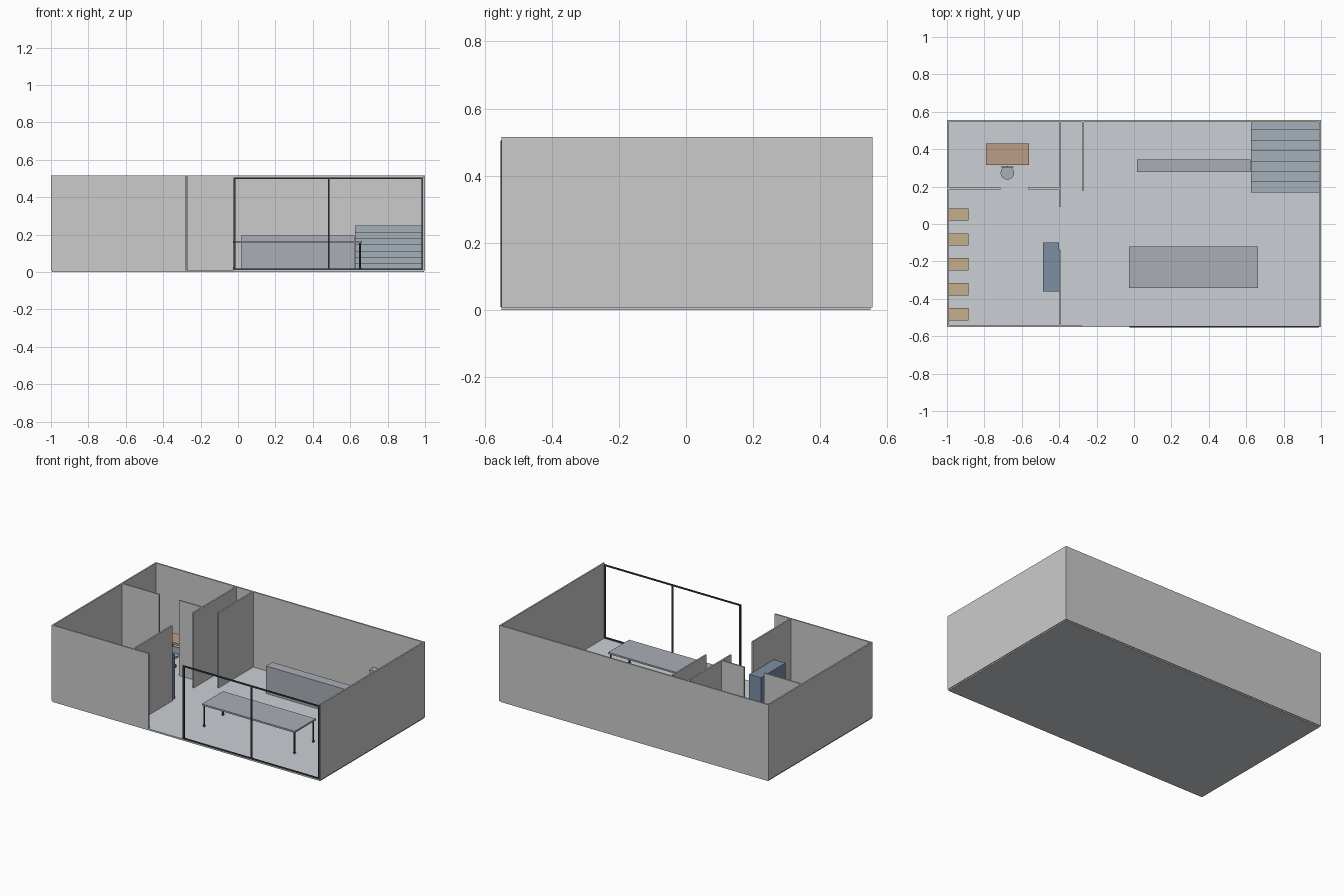
import bpy, math

if "Cube" in bpy.data.objects:
    bpy.data.objects.remove(bpy.data.objects["Cube"])

def material(name, rgb):
    m = bpy.data.materials.new(name)
    m.diffuse_color = (*rgb, 1)
    m.use_nodes = True
    m.node_tree.nodes["Principled BSDF"].inputs["Base Color"].default_value = m.diffuse_color
    return m

DARK = material("dark_metal", (0.045, 0.05, 0.06))
BLUE = material("blue_cabinet", (0.20, 0.27, 0.37))
TAN = material("tan_seat", (0.55, 0.43, 0.25))
WOOD = material("desk_wood", (0.50, 0.34, 0.25))
STEEL = material("blue_grey", (0.40, 0.43, 0.47))
STEP = material("step_grey", (0.38, 0.44, 0.48))
WALL = material("wall_grey", (0.51, 0.53, 0.53))
FLOOR = material("floor_grey", (0.60, 0.63, 0.66))

def box(name, x0, x1, y0, y1, z0, z1, mat=None):
    bpy.ops.mesh.primitive_cube_add(
        size=1, location=((x0 + x1) / 2, (y0 + y1) / 2, (z0 + z1) / 2))
    o = bpy.context.object
    o.name = name
    o.scale = (x1 - x0, y1 - y0, z1 - z0)
    bpy.ops.object.transform_apply(location=False, rotation=False, scale=True)
    if mat:
        o.data.materials.append(mat)
    return o

def rod(name, x, y, z0, z1, r, mat, sides=16):
    bpy.ops.mesh.primitive_cylinder_add(
        vertices=sides, radius=r, depth=z1 - z0, location=(x, y, (z0 + z1) / 2))
    o = bpy.context.object
    o.name = name
    o.data.materials.append(mat)
    bpy.ops.object.shade_smooth_by_angle(angle=math.radians(40))
    return o

F, H = 0.01, 0.515  # floor top and wall top

# Floor slab
box("floor", -0.995, 0.995, -0.55, 0.55, 0, F, FLOOR)

# Outer and partition walls: x0, x1, y0, y1
walls = {
    "left_wall": (-1.0, -0.99, -0.55, 0.555),
    "right_wall": (0.99, 1.0, -0.55, 0.555),
    "back_wall": (-0.99, 0.99, 0.545, 0.555),
    "front_wall": (-0.99, -0.28, -0.55, -0.54),
    "partition_front": (-0.402, -0.392, -0.54, -0.136),
    "partition_back": (-0.402, -0.392, 0.09, 0.545),
    "corridor_wall": (-0.278, -0.268, 0.178, 0.545),
    "office_wall_left": (-0.99, -0.715, 0.185, 0.195),
    "office_wall_right": (-0.568, -0.402, 0.185, 0.195),
}
for name, (x0, x1, y0, y1) in walls.items():
    box(name, x0, x1, y0, y1, 0.008, H, WALL)

# Front window frame
FY = (-0.553, -0.545)
for name, x in (("left", -0.019), ("middle", 0.485), ("right", 0.985)):
    box("window_post_" + name, x - 0.005, x + 0.005, *FY, F, 0.505, DARK)
for name, z in (("bottom", F), ("top", 0.496)):
    box("window_rail_" + name, -0.024, 0.99, *FY, z, z + 0.009, DARK)

# Staircase rising to the back
for i in range(7):
    y = 0.168 + i * 0.0557
    box(f"stair_step_{i + 1}", 0.625, 0.99, y, min(y + 0.0557, 0.546),
        F, F + (i + 1) * 0.034, STEP)

# Counter beside the stairs
box("counter", 0.015, 0.622, 0.277, 0.344, F, 0.195, STEEL)

# Long table with footed legs
box("table_top", -0.028, 0.662, -0.342, -0.12, 0.155, 0.166, STEEL)
for i, x in enumerate((-0.02, 0.652)):
    for j, y in enumerate((-0.331, -0.131)):
        rod(f"table_leg_{i}{j}", x, y, F, 0.155, 0.005, DARK)
        bpy.ops.mesh.primitive_uv_sphere_add(
            segments=12, ring_count=8, radius=0.008, location=(x, y, F + 0.008))
        foot = bpy.context.object
        foot.name = f"table_foot_{i}{j}"
        foot.data.materials.append(DARK)
        bpy.ops.object.shade_smooth()

# Tall cabinet against the partition
box("cabinet", -0.487, -0.4, -0.36, -0.1, F, 0.31, BLUE)

# Row of seats along the left wall
for i in range(5):
    y = 0.051 - i * 0.1335
    box(f"wall_seat_{i + 1}", -0.99, -0.886, y - 0.033, y + 0.033, F, 0.09, TAN)

# Office desk
box("desk_top", -0.79, -0.562, 0.315, 0.43, 0.133, 0.147, WOOD)
for i, x in enumerate((-0.78, -0.572)):
    for j, y in enumerate((0.325, 0.42)):
        rod(f"desk_leg_{i}{j}", x, y, F, 0.133, 0.005, DARK)

# Round office chair
rod("chair_seat", -0.677, 0.273, 0.075, 0.088, 0.036, STEEL, 32)
rod("chair_stem", -0.677, 0.273, F, 0.075, 0.006, DARK)
rod("chair_base", -0.677, 0.273, F, 0.016, 0.025, DARK, 24)
box("chair_back", -0.71, -0.644, 0.301, 0.308, 0.08, 0.13, STEEL)
